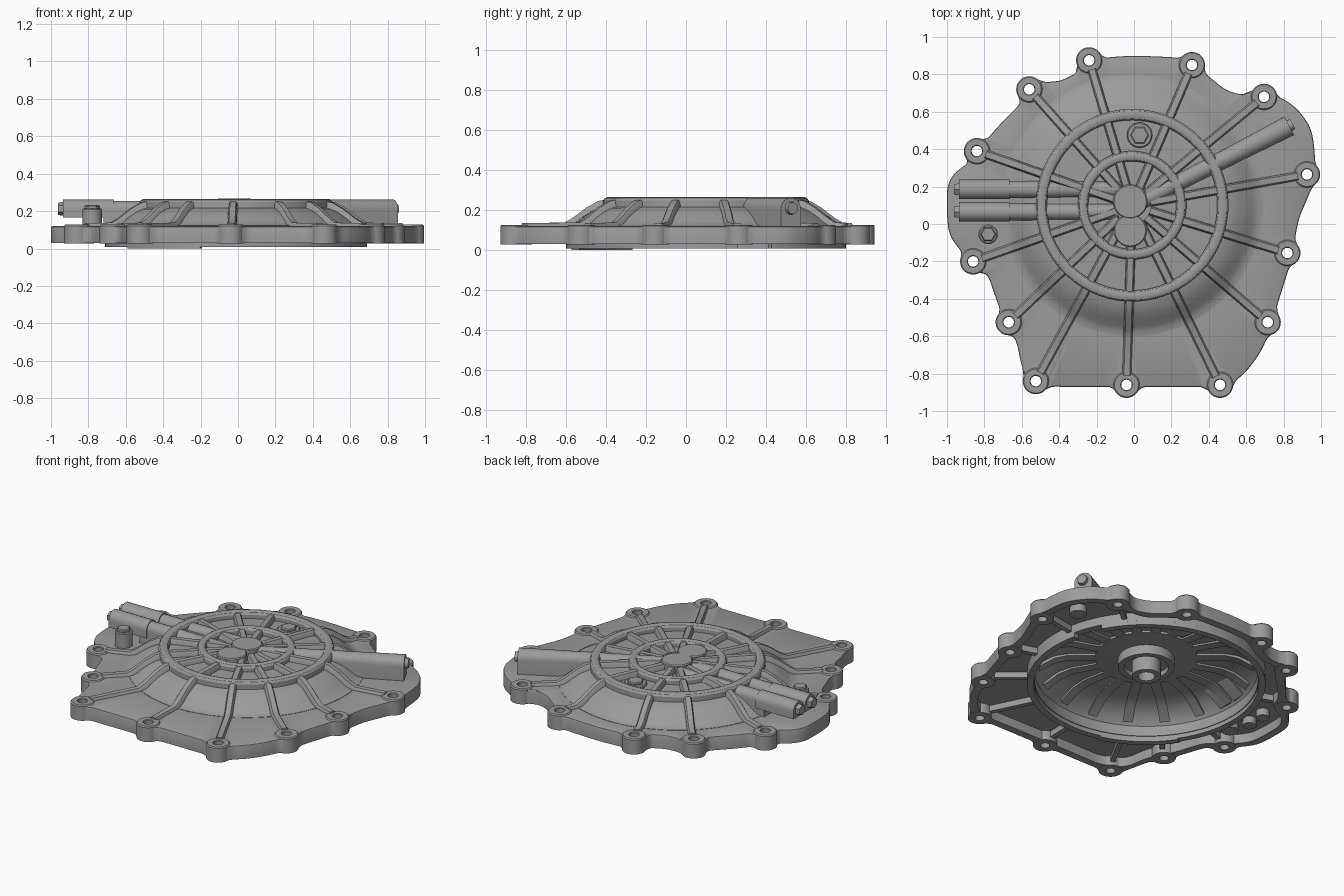
import bpy, bmesh
from math import sin, cos, tau, pi, radians, sqrt, atan2, hypot
from mathutils import Vector

cube = bpy.data.objects.get("Cube")
if cube:
    bpy.data.objects.remove(cube)

metal = bpy.data.materials.new("cast_grey_metal")
metal.use_nodes = True
GREY = (0.33, 0.33, 0.33, 1)
metal.diffuse_color = GREY
shader = metal.node_tree.nodes["Principled BSDF"]
shader.inputs["Base Color"].default_value = GREY
shader.inputs["Roughness"].default_value = 0.6

CX, CY = -0.01, 0.1          # dome axis
BOSS_R, HOLE_R = 0.07, 0.028
STEPS = 360
parts = []


def finish(name, bm):
    bmesh.ops.remove_doubles(bm, verts=bm.verts, dist=1e-5)
    bmesh.ops.recalc_face_normals(bm, faces=bm.faces)
    mesh = bpy.data.meshes.new(name)
    bm.to_mesh(mesh)
    bm.free()
    mesh.materials.append(metal)
    ob = bpy.data.objects.new(name, mesh)
    bpy.context.collection.objects.link(ob)
    parts.append(ob)
    return ob


def add_loft(bm, rings, wrap=True):
    """Skin point rings; wrap joins the last ring to the first, else cap."""
    vs = [[bm.verts.new(p) for p in ring] for ring in rings]
    n = len(vs[0])
    for i in range(len(vs) if wrap else len(vs) - 1):
        a, b = vs[i], vs[(i + 1) % len(vs)]
        for j in range(n):
            k = (j + 1) % n
            bm.faces.new((a[j], a[k], b[k], b[j]))
    if not wrap:
        bm.faces.new(vs[0])
        bm.faces.new(vs[-1])


def add_revolve(bm, profile, centre=(CX, CY), steps=96, arc=None):
    """Turn a closed (radius, z) profile; a radius may be a function of angle."""
    start, end = arc or (0, tau)
    count = steps + 1 if arc else steps
    rings = []
    for i in range(count):
        t = start + (end - start) * i / steps
        ring = []
        for r, z in profile:
            r = r(t) if callable(r) else r
            ring.append((centre[0] + r * cos(t), centre[1] + r * sin(t), z))
        rings.append(ring)
    add_loft(bm, rings, wrap=not arc)


def revolve(name, profile, **kw):
    bm = bmesh.new()
    add_revolve(bm, profile, **kw)
    return finish(name, bm)


def disc(name, centre, r, low, high, steps=32, edge=0.006):
    return revolve(name, [(0, low), (r, low), (r, high - edge), (r - edge, high), (0, high)],
                   centre=centre, steps=steps)


def add_rib(bm, angle, points, half=0.026, taper=0.6):
    """Radial rib through (radius, top, bottom) stations."""
    u = Vector((cos(angle), sin(angle), 0))
    v = Vector((-u.y, u.x, 0))
    rings = []
    for r, top, low in points:
        base = Vector((CX, CY, 0)) + u * r
        rings.append([base + v * (s * w) + Vector((0, 0, z)) for s, w, z in (
            (-1, half, low), (-1, half * 0.85, top - 0.01), (-1, half * taper, top),
            (1, half * taper, top), (1, half * 0.85, top - 0.01), (1, half, low))])
    add_loft(bm, rings, wrap=False)


def beam(name, stations, top=0.262):
    """Round-topped beam through (x, y, radius, bottom) stations."""
    bm = bmesh.new()
    a, b = Vector(stations[0][:2]), Vector(stations[-1][:2])
    d = (b - a).normalized()
    rings = []
    for x, y, r, low in stations:
        ring = []
        for i in range(13):
            t = pi * i / 12
            w = r * cos(t)
            ring.append((x - d.y * w, y + d.x * w, max(low + 0.002, top - r + r * sin(t))))
        ring += [(x + d.y * r, y - d.x * r, low), (x - d.y * r, y + d.x * r, low)]
        rings.append(ring)
    add_loft(bm, rings, wrap=False)
    return finish(name, bm)


def plug(name, x, y, z, r, length, direction, sides=24):
    bm = bmesh.new()
    bmesh.ops.create_cone(bm, cap_ends=True, segments=sides, radius1=r, radius2=r * 0.85, depth=length)
    ob = finish(name, bm)
    ob.location = (x, y, z)
    ob.rotation_euler = Vector(direction).to_track_quat("Z", "Y").to_euler()


# Bolt positions and the flange edge between them
BOLTS = [(-.24, .875), (.31, .85), (.695, .68), (.925, .265), (.82, -.155), (.715, -.525), (.46, -.86),
         (-.04, -.86), (-.525, -.84), (-.67, -.525), (-.86, -.2), (-.84, .39), (-.56, .72)]
EDGE = [(-.16, .89), (0, .9), (.24, .89), (.4, .79), (.48, .72), (.56, .69), (.79, .68), (.88, .61),
        (.95, .51), (.97, .35), (.95, .19), (.88, .03), (.86, -.08), (.83, -.23), (.76, -.45), (.72, -.59),
        (.68, -.68), (.61, -.78), (.52, -.86), (.39, -.87), (-.45, -.87), (-.6, -.79), (-.62, -.64),
        (-.72, -.45), (-.78, -.27), (-.93, -.14), (-.99, -.06), (-1, .05), (-1, .21), (-.96, .28),
        (-.8, .37), (-.79, .45), (-.7, .55), (-.62, .63), (-.5, .76), (-.4, .76), (-.32, .8)]

polar = []
for (x0, y0), (x1, y1) in zip(EDGE, EDGE[1:] + EDGE[:1]):
    for i in range(20):
        x, y = x0 + (x1 - x0) * i / 20 - CX, y0 + (y1 - y0) * i / 20 - CY
        polar.append((atan2(y, x) % tau, hypot(x, y)))
polar.sort()
polar = [(polar[-1][0] - tau, polar[-1][1])] + polar + [(polar[0][0] + tau, polar[0][1])]


def edge_radius(t):
    for (a, ra), (b, rb) in zip(polar, polar[1:]):
        if a <= t <= b:
            return ra + (rb - ra) * (t - a) / max(b - a, 1e-9)


def soften(values, times):
    for _ in range(times):
        values = [(values[i - 1] + 2 * v + values[(i + 1) % STEPS]) / 4 for i, v in enumerate(values)]
    return values


plain = soften([edge_radius(tau * i / STEPS) for i in range(STEPS)], 6)
outline = []
for i, r in enumerate(plain):
    t = tau * i / STEPS
    for x, y in BOLTS:
        dx, dy = x - CX, y - CY
        along = dx * cos(t) + dy * sin(t)
        disc2 = along ** 2 - dx * dx - dy * dy + BOSS_R ** 2
        if disc2 >= 0 and along > 0:
            r = max(r, along + sqrt(disc2))
    outline.append(r)
outline = soften(outline, 2)


def outer(inset):
    return lambda t: outline[round(t / tau * STEPS) % STEPS] - inset


def inner(t):
    return max(0.715, plain[round(t / tau * STEPS) % STEPS] - 0.05)


# Hollow flange with bolt holes
flange = revolve("flange", [(0.685, 0.12), (outer(0.012), 0.12), (outer(0.003), 0.116), (outer(0), 0.108),
                            (outer(0), 0.03), (inner, 0.03), (inner, 0.09), (0.685, 0.09)], steps=STEPS)
bm = bmesh.new()
for c in BOLTS:
    add_revolve(bm, [(0, 0), (0.05, 0), (0.05, 0.2), (0, 0.2)], centre=c, steps=32)
cutter = finish("hole_cutter", bm)
cutter.hide_render = True
mod = flange.modifiers.new("holes", "BOOLEAN")
mod.operation, mod.solver, mod.object = "DIFFERENCE", "EXACT", cutter
bpy.context.view_layer.objects.active = flange
bpy.ops.object.modifier_apply(modifier=mod.name)
parts.remove(cutter)
bpy.data.objects.remove(cutter)

bm = bmesh.new()
for c in BOLTS:
    add_revolve(bm, [(HOLE_R, 0.028), (BOSS_R, 0.028), (BOSS_R, 0.12), (BOSS_R - 0.006, 0.127),
                     (HOLE_R + 0.004, 0.127), (HOLE_R, 0.123)], centre=c, steps=40)
finish("bolt_bosses", bm)

# Dome shell, underside collar and bearing hub
revolve("dome", [(0.7, 0.1), (0.7, 0.122), (0.675, 0.126), (0.65, 0.14), (0.62, 0.165), (0.58, 0.191),
                 (0.54, 0.21), (0.5, 0.22), (0.46, 0.224), (0, 0.224), (0, 0.2), (0.46, 0.2), (0.53, 0.188),
                 (0.58, 0.168), (0.63, 0.132), (0.655, 0.1)])
revolve("collar", [(0.655, 0.035), (0.7, 0.035), (0.7, 0.11), (0.655, 0.11)])
for name, a, b, low in (("collar_lip", 28, 214, 0.008), ("collar_tab", 214, 254, 0),
                        ("collar_lip_front", 254, 373, 0.008)):
    revolve(name, [(0.66, low), (0.7, low), (0.7, 0.036), (0.66, 0.036)], steps=60,
            arc=(radians(a), radians(b)))
revolve("bearing_hub", [(0.3, 0.21), (0.3, 0.185), (0.165, 0.18), (0.165, 0.12), (0.13, 0.12), (0.13, 0.15),
                        (0.085, 0.15), (0.085, 0.06), (0.05, 0.06), (0.05, 0.21)])

# Raised rings and centre pads
for name, a, b in (("outer_ring", 0.455, 0.515), ("inner_ring", 0.235, 0.29)):
    revolve(name, [(a, 0.205), (a, 0.248), (a + 0.008, 0.26), (a + 0.02, 0.265), (b - 0.02, 0.265),
                   (b - 0.008, 0.26), (b, 0.248), (b, 0.205)])
disc("centre_pad_back", (-0.02, 0.12), 0.092, 0.21, 0.266)
disc("centre_pad_front", (-0.02, -0.035), 0.088, 0.21, 0.264)

# Radial ribs on top, stiffeners underneath
top_ribs, ceiling_ribs, web_ribs = bmesh.new(), bmesh.new(), bmesh.new()
for x, y in BOLTS:
    angle, far = atan2(y - CY, x - CX), hypot(x - CX, y - CY) - 0.05
    add_rib(top_ribs, angle, [(far, 0.136, 0.11), (0.71, 0.138, 0.11), (0.67, 0.16, 0.11), (0.6, 0.212, 0.16),
                              (0.54, 0.246, 0.195), (0.48, 0.257, 0.21), (0.1, 0.255, 0.21)])
    if far > 0.8:
        add_rib(web_ribs, angle, [(0.69, 0.1, 0.05), (far, 0.1, 0.05)], half=0.015)
for i in range(18):
    add_rib(ceiling_ribs, tau * i / 18, [(0.29, 0.21, 0.186), (0.46, 0.21, 0.186), (0.54, 0.195, 0.165),
                                         (0.63, 0.14, 0.11)], half=0.03)
finish("radial_ribs", top_ribs)
finish("flange_webs", web_ribs)
finish("ceiling_ribs", ceiling_ribs)

# Oil passage running to the back left corner
beam("long_passage", [(0.02, 0.11, 0.042, 0.205), (0.44, 0.325, 0.046, 0.205), (0.6, 0.407, 0.05, 0.115),
                      (0.83, 0.525, 0.056, 0.115)])
plug("passage_plug", 0.835, 0.528, 0.21, 0.034, 0.03, (0.89, 0.46, 0))

# Twin passages on the side with thick end fittings
for side, y in (("back", 0.185), ("front", 0.065)):
    beam(side + "_passage", [(-0.08, y, 0.042, 0.205), (-0.5, y, 0.045, 0.205), (-0.64, y, 0.045, 0.115),
                             (-0.72, y, 0.045, 0.115)], top=0.255)
    beam(side + "_fitting", [(-0.665, y, 0.052, 0.165), (-0.935, y, 0.052, 0.165)])
    plug(side + "_fitting_plug", -0.945, y, 0.212, 0.038, 0.036, (-1, 0, 0), sides=6)
    disc(side + "_lower_boss", (-0.83, y), 0.04, 0.045, 0.1)

# Bolted posts and small underside bosses
disc("side_post", (-0.78, -0.055), 0.052, 0.1, 0.215)
disc("side_post_bolt", (-0.78, -0.055), 0.042, 0.2, 0.232, steps=6)
disc("dome_bolt_seat", (0.03, 0.475), 0.068, 0.19, 0.24)
disc("dome_bolt", (0.03, 0.475), 0.05, 0.2, 0.254, steps=6)
disc("post_lower_boss", (-0.78, -0.055), 0.05, 0.045, 0.1)
disc("passage_lower_boss", (0.78, 0.42), 0.05, 0.045, 0.1)

# Smooth shading with crisp edges
bpy.ops.object.select_all(action="DESELECT")
for ob in parts:
    ob.select_set(True)
bpy.context.view_layer.objects.active = flange
bpy.ops.object.shade_smooth_by_angle(angle=radians(32))
